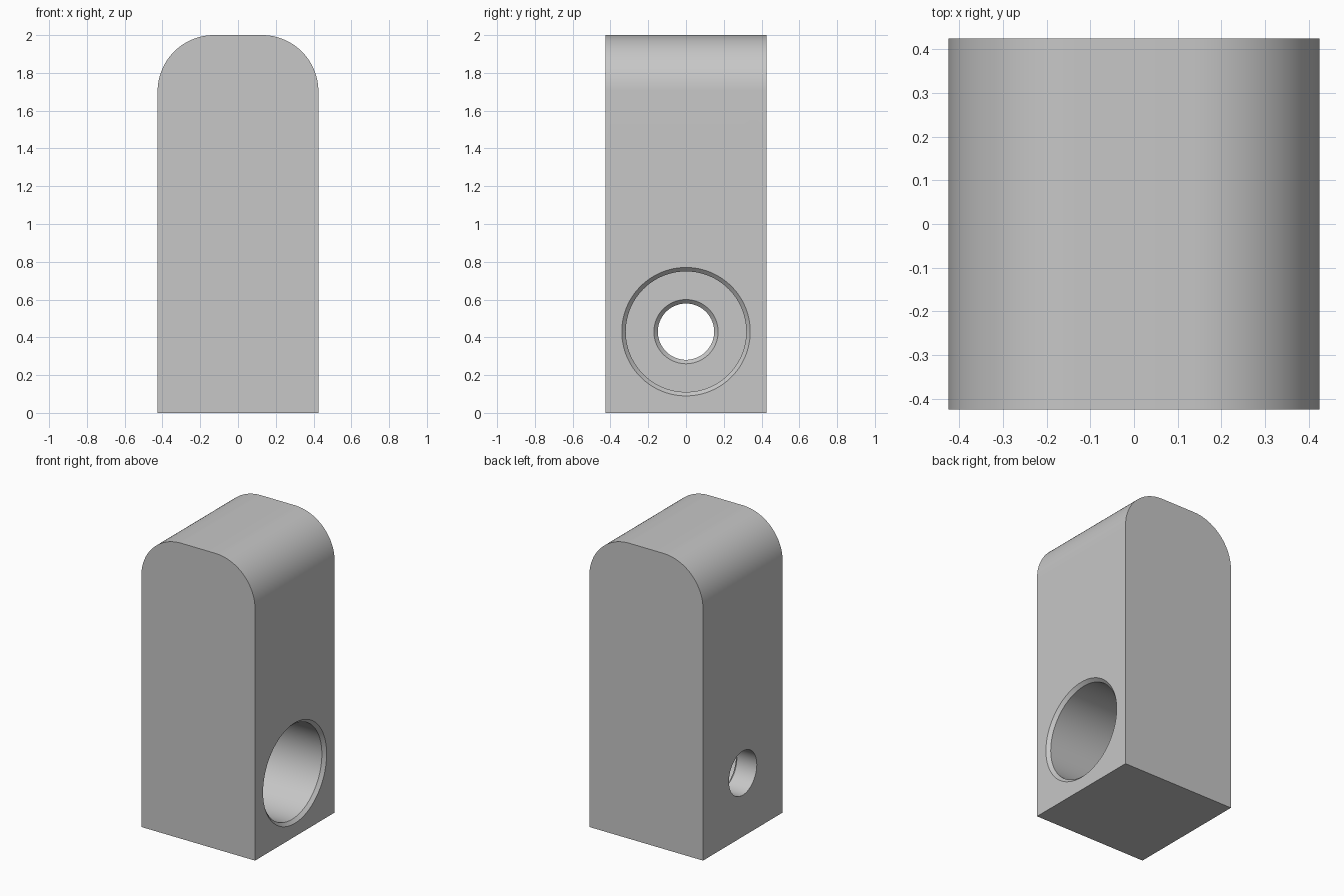
import bpy, bmesh
from math import sin, cos, pi

if "Cube" in bpy.data.objects:
    bpy.data.objects.remove(bpy.data.objects["Cube"])

HALF, HEIGHT, RADIUS = 0.4255, 2.0, 0.298
HOLE_Z = 0.43

grey = bpy.data.materials.new("light grey")
grey.use_nodes = True
colour = (0.57, 0.57, 0.57, 1)
grey.diffuse_color = colour
grey.node_tree.nodes["Principled BSDF"].inputs["Base Color"].default_value = colour


def add_object(name, bm):
    bmesh.ops.recalc_face_normals(bm, faces=bm.faces[:])
    mesh = bpy.data.meshes.new(name)
    bm.to_mesh(mesh)
    bm.free()
    mesh.materials.append(grey)
    obj = bpy.data.objects.new(name, mesh)
    bpy.context.collection.objects.link(obj)
    return obj


# Block: a profile with rounded top corners, extruded front to back
steps = 24
profile = [(-HALF, 0), (HALF, 0)]
for side, start in ((1, 0), (-1, pi / 2)):
    for i in range(steps + 1):
        a = start + i / steps * pi / 2
        profile.append((side * (HALF - RADIUS) + RADIUS * cos(a),
                        HEIGHT - RADIUS + RADIUS * sin(a)))
bm = bmesh.new()
face = bm.faces.new([bm.verts.new((x, -HALF, z)) for x, z in profile])
extruded = bmesh.ops.extrude_face_region(bm, geom=[face])["geom"]
bmesh.ops.translate(bm, vec=(0, 2 * HALF, 0),
                    verts=[v for v in extruded if isinstance(v, bmesh.types.BMVert)])
block = add_object("block", bm)

# Stepped bore: through hole, chamfer, counterbore, mouth chamfer as (x, radius)
floor = -0.255
bore = [(-HALF - 0.1, 0.149), (floor - 0.021, 0.149), (floor, 0.17),
        (floor, 0.319), (HALF - 0.021, 0.319), (HALF, 0.34), (HALF + 0.1, 0.34)]
segments = 96
bm = bmesh.new()
rings = [[bm.verts.new((x, r * cos(2 * pi * i / segments),
                        HOLE_Z + r * sin(2 * pi * i / segments)))
          for i in range(segments)] for x, r in bore]
for a, b in zip(rings, rings[1:]):
    for i in range(segments):
        j = (i + 1) % segments
        bm.faces.new((a[i], a[j], b[j], b[i]))
bm.faces.new(rings[0])
bm.faces.new(rings[-1])
cutter = add_object("bore_cutter", bm)
cutter.hide_render = True

# Cut the bore and remove the cutter
cut = block.modifiers.new("bore", "BOOLEAN")
cut.operation = "DIFFERENCE"
cut.solver = "EXACT"
cut.object = cutter
bpy.ops.object.select_all(action="DESELECT")
block.select_set(True)
bpy.context.view_layer.objects.active = block
bpy.ops.object.modifier_apply(modifier=cut.name)
bpy.data.objects.remove(cutter)
bpy.ops.object.shade_smooth_by_angle(angle=pi / 6)
